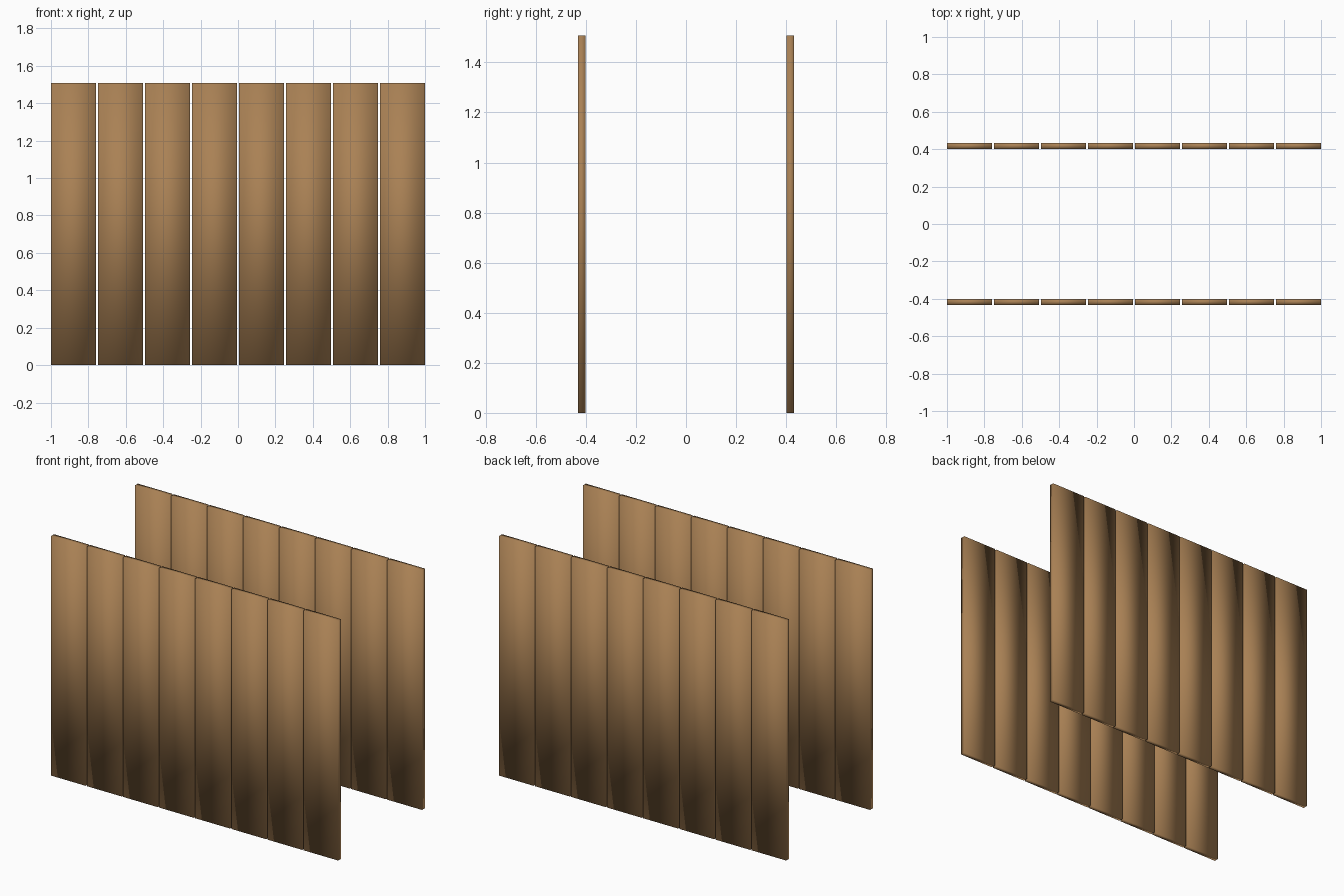
import bpy
import bmesh
from mathutils import Matrix, Vector

cube = bpy.data.objects.get("Cube")
if cube:
    bpy.data.objects.remove(cube, do_unlink=True)

COUNT = 8
WIDTH = 0.242
PITCH = (2.0 - WIDTH) / (COUNT - 1)
HEIGHT = 1.508
THICKNESS = 0.03
ROW_Y = 0.417

# Single wood colour
wood = bpy.data.materials.new("brown_wood")
colour = (0.40, 0.22, 0.09, 1.0)
wood.diffuse_color = colour
wood.use_nodes = True
wood.node_tree.nodes["Principled BSDF"].inputs["Base Color"].default_value = colour

# Upright plank shared by both rows, softly shaded
mesh = bpy.data.meshes.new("plank")
bm = bmesh.new()
bmesh.ops.create_cube(bm, size=1.0)
bmesh.ops.scale(bm, vec=Vector((WIDTH, THICKNESS, HEIGHT)), verts=bm.verts)
bmesh.ops.translate(bm, vec=Vector((0, 0, HEIGHT / 2)), verts=bm.verts)
for face in bm.faces:
    face.smooth = True
bm.to_mesh(mesh)
bm.free()
mesh.materials.append(wood)


def plank_row(name, y):
    """Line up separate planks along x with narrow gaps."""
    for i in range(COUNT):
        plank = bpy.data.objects.new(f"{name}_{i + 1}", mesh)
        x = -1.0 + WIDTH / 2 + i * PITCH
        plank.matrix_world = Matrix.Translation((x, y, 0))
        bpy.context.collection.objects.link(plank)


# Two parallel plank walls
plank_row("front_plank", -ROW_Y)
plank_row("back_plank", ROW_Y)
